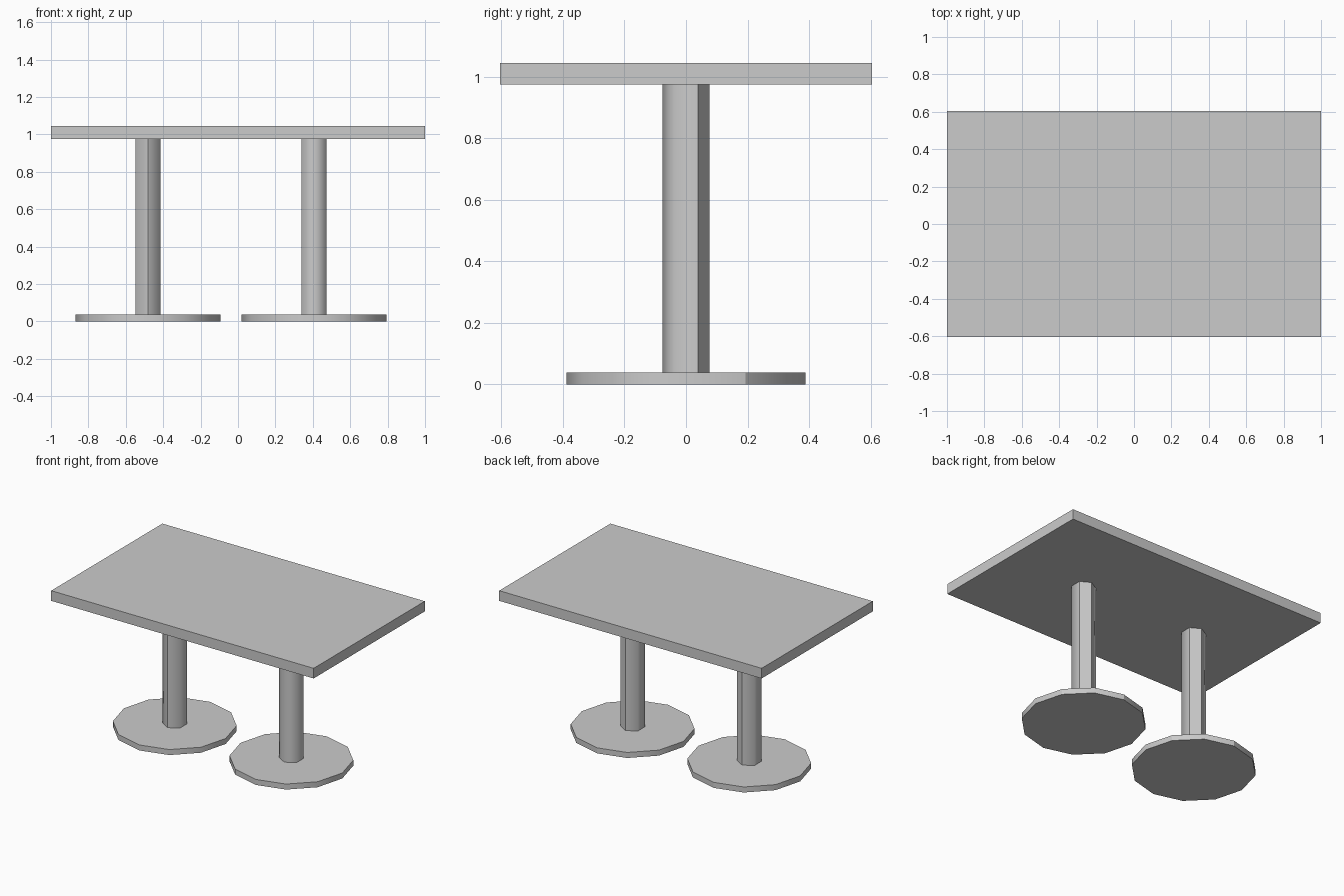
import bpy, bmesh
from math import radians, cos, sin
from mathutils import Matrix

if "Cube" in bpy.data.objects:
    bpy.data.objects.remove(bpy.data.objects["Cube"], do_unlink=True)

# Single grey finish
grey = bpy.data.materials.new("light_grey")
grey.use_nodes = True
colour = (0.6, 0.6, 0.6, 1)
grey.diffuse_color = colour
grey.node_tree.nodes["Principled BSDF"].inputs["Base Color"].default_value = colour


def finish(name, bm):
    mesh = bpy.data.meshes.new(name)
    bm.to_mesh(mesh)
    bm.free()
    mesh.materials.append(grey)
    obj = bpy.data.objects.new(name, mesh)
    bpy.context.collection.objects.link(obj)
    return obj


def prism(name, x, radius, sides, bottom, top, creases):
    """Upright prism with a corner on the y axis, smooth sides and chosen hard corners."""
    bm = bmesh.new()
    rings = [[bm.verts.new((x + radius * cos(radians(90 + 360 * i / sides)),
                            radius * sin(radians(90 + 360 * i / sides)), z))
              for i in range(sides)] for z in (bottom, top)]
    low, high = rings
    for i in range(sides):
        j = (i + 1) % sides
        bm.faces.new((low[i], low[j], high[j], high[i])).smooth = True
    bm.faces.new(low[::-1])
    bm.faces.new(high)
    for ring in rings:
        for i in range(sides):
            bm.edges.get((ring[i], ring[(i + 1) % sides])).smooth = False
    for angle in creases:
        i = round((angle - 90) * sides / 360) % sides
        bm.edges.get((low[i], high[i])).smooth = False
    return finish(name, bm)


# Rectangular slab top
bm = bmesh.new()
bmesh.ops.create_cube(bm, size=1, matrix=Matrix.Translation((0, 0, 1.01))
                      @ Matrix.Diagonal((2, 1.21, 0.07, 1)))
finish("table_top", bm)

# Two pedestals: hexagonal column on a faceted round foot
for side, x, creases in (("right", -0.482, (30, 90, -90)), ("left", 0.407, (30, 90))):
    prism(side + "_column", x, 0.077, 6, 0.038, 0.975, creases)
    prism(side + "_foot", x, 0.388, 12, 0, 0.038, (30, 90))
